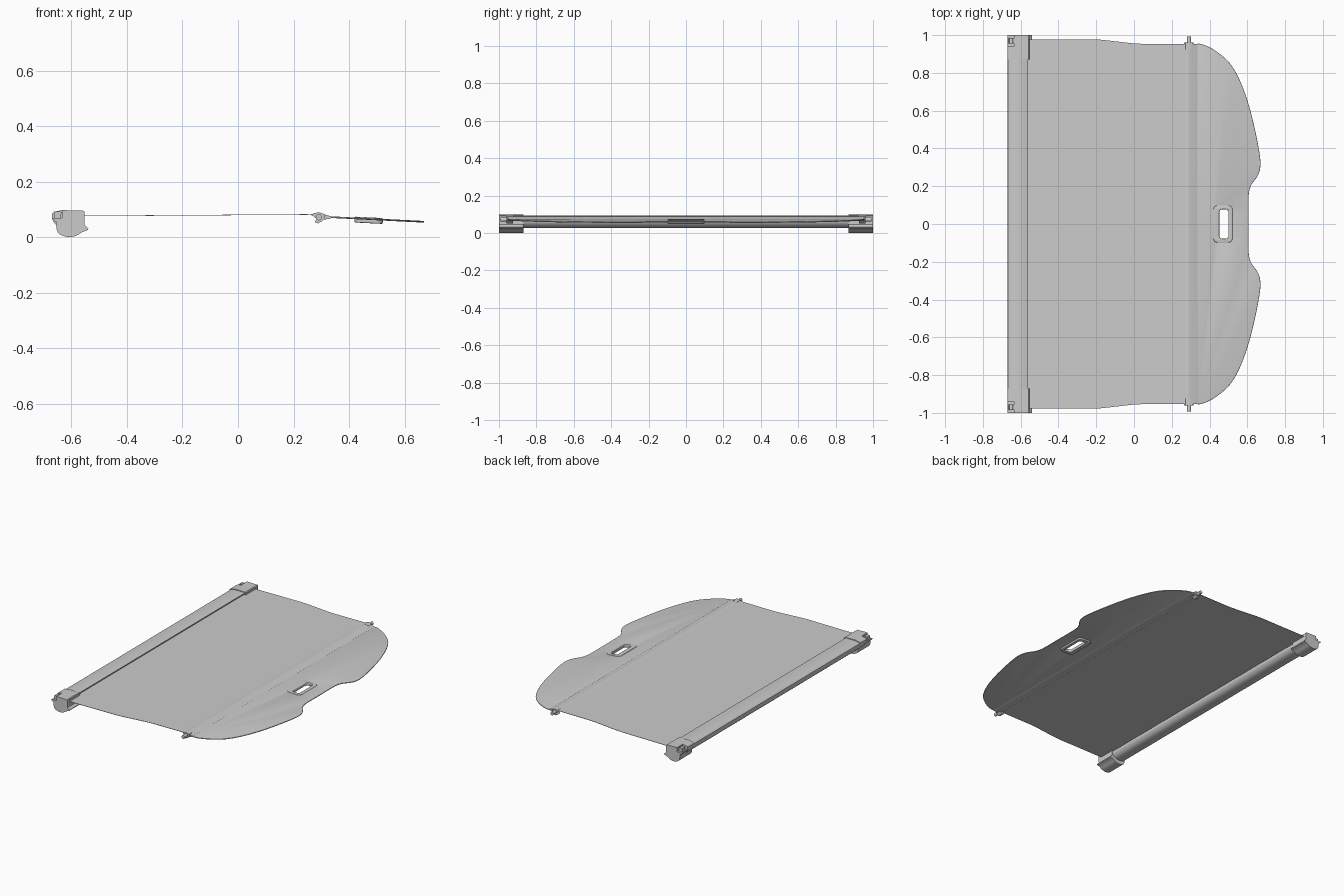
import bpy, bmesh, math

if "Cube" in bpy.data.objects:
    bpy.data.objects.remove(bpy.data.objects["Cube"])


def finish(obj, angle=32):
    bpy.ops.object.select_all(action='DESELECT')
    obj.select_set(True)
    bpy.context.view_layer.objects.active = obj
    bpy.ops.object.shade_smooth_by_angle(angle=math.radians(angle))
    return obj


def prism(name, sections):
    """Extrude (x, z) profiles along y; sections = [(profile, y0, y1), ...]."""
    bm = bmesh.new()
    for prof, y0, y1 in sections:
        a = [bm.verts.new((x, y0, z)) for x, z in prof]
        b = [bm.verts.new((x, y1, z)) for x, z in prof]
        n = len(prof)
        bm.faces.new(a)
        bm.faces.new(b[::-1])
        for i in range(n):
            bm.faces.new((a[i], b[i], b[(i + 1) % n], a[(i + 1) % n]))
    bmesh.ops.recalc_face_normals(bm, faces=bm.faces)
    me = bpy.data.meshes.new(name)
    bm.to_mesh(me)
    bm.free()
    obj = bpy.data.objects.new(name, me)
    bpy.context.collection.objects.link(obj)
    return finish(obj)


def plate(name, loops, half, bevel, z0, slope):
    """Filled flat outline (later loops are holes) laid on z = z0 + slope * x."""
    cu = bpy.data.curves.new(name, 'CURVE')
    cu.dimensions, cu.fill_mode = '2D', 'BOTH'
    cu.extrude, cu.bevel_depth, cu.bevel_resolution = half - bevel, bevel, 2
    for pts in loops:
        sp = cu.splines.new('POLY')
        sp.points.add(len(pts) - 1)
        for p, (x, y) in zip(sp.points, pts):
            p.co = (x, y, 0, 1)
        sp.use_cyclic_u = True
    tmp = bpy.data.objects.new(name + "_outline", cu)
    bpy.context.collection.objects.link(tmp)
    dg = bpy.context.evaluated_depsgraph_get()
    me = bpy.data.meshes.new_from_object(tmp.evaluated_get(dg))
    bpy.data.objects.remove(tmp)
    bm = bmesh.new()
    bm.from_mesh(me)
    bmesh.ops.remove_doubles(bm, verts=bm.verts, dist=1e-5)
    for v in bm.verts:
        v.co.z += z0 + slope * v.co.x
    bmesh.ops.recalc_face_normals(bm, faces=bm.faces)
    bm.to_mesh(me)
    bm.free()
    obj = bpy.data.objects.new(name, me)
    bpy.context.collection.objects.link(obj)
    return finish(obj)


def smooth(pts, steps=5):
    """Catmull-Rom through an open list of points."""
    p = [pts[0]] + pts + [pts[-1]]
    out = []
    for i in range(1, len(p) - 2):
        for k in range(steps):
            t = k / steps
            out.append(tuple(0.5 * (2 * b + (c - a) * t + (2 * a - 5 * b + 4 * c - d) * t * t
                                    + (3 * b - a - 3 * c + d) * t ** 3)
                             for a, b, c, d in zip(*p[i - 1:i + 3])))
    return out + [pts[-1]]


def mirrored(half):
    return half + [(x, -y) for x, y in reversed(half) if abs(y) > 1e-6]


def round_rect(x0, x1, hy, r, n=6):
    out = []
    for cx, cy, a0 in ((x1 - r, hy - r, 0), (x0 + r, hy - r, 90), (x0 + r, r - hy, 180), (x1 - r, r - hy, 270)):
        for k in range(n + 1):
            a = math.radians(a0 + 90 * k / n)
            out.append((cx + r * math.cos(a), cy + r * math.sin(a)))
    return out


# Roller housing: rounded tube with a slot for the fabric
belly = smooth([(-0.669, 0.072), (-0.662, 0.052), (-0.642, 0.034), (-0.61, 0.027),
                (-0.578, 0.034), (-0.56, 0.052), (-0.556, 0.071)])
housing = belly + [(-0.58, 0.071), (-0.58, 0.083), (-0.56, 0.083), (-0.56, 0.09),
                   (-0.566, 0.093), (-0.632, 0.093), (-0.66, 0.088), (-0.667, 0.082)]
prism("roller_housing", [(housing, -0.93, 0.93)])

# End caps, notched at the outer corner, each with a latch
low = smooth([(-0.656, 0.056), (-0.653, 0.028), (-0.643, 0.011), (-0.612, 0.001),
              (-0.583, 0.006), (-0.562, 0.018), (-0.542, 0.026)], 4)
low += [(-0.539, 0.032), (-0.554, 0.045), (-0.553, 0.092), (-0.558, 0.096)]
full = low + [(-0.634, 0.098), (-0.664, 0.092), (-0.67, 0.086), (-0.67, 0.064)]
notched = low + [(-0.634, 0.098), (-0.634, 0.07), (-0.67, 0.07), (-0.67, 0.064)]
latch = [(-0.664, 0.068), (-0.64, 0.068), (-0.636, 0.09), (-0.642, 0.094), (-0.66, 0.092)]
for s, side in ((1, "left"), (-1, "right")):
    prism("end_cap_" + side, [(full, s * 0.87, s * 0.94), (notched, s * 0.94, s * 1.0)])
    prism("latch_" + side, [(latch, s * 0.955, s * 0.985)])

# Pull-out fabric, narrowing towards the rear
edge = [(-0.575, 0.978)] + smooth([(-0.22, 0.978), (-0.16, 0.974), (-0.02, 0.958), (0.04, 0.954)]) + [(0.275, 0.954)]
plate("fabric_sheet", [mirrored(edge)], 0.001, 0, 0.0807, 0.0065)

# Cross bar with side clips and locating pins
bar = smooth([(0.262, 0.081), (0.275, 0.0865), (0.29, 0.088), (0.31, 0.083), (0.336, 0.0755)], 4)
bar += [(0.342, 0.071), (0.33, 0.067), (0.305, 0.063), (0.285, 0.067), (0.268, 0.078)]
prism("cross_bar", [(bar, -0.952, 0.952)])
clip = [(0.266, 0.08), (0.272, 0.087), (0.292, 0.09), (0.312, 0.084), (0.314, 0.07),
        (0.303, 0.058), (0.288, 0.05), (0.276, 0.055), (0.284, 0.066)]
pin = [(0.291 + 0.011 * math.cos(math.tau * k / 16), 0.072 + 0.011 * math.sin(math.tau * k / 16)) for k in range(16)]
for s, side in ((1, "left"), (-1, "right")):
    prism("bar_clip_" + side, [(clip, s * 0.925, s * 0.96)])
    prism("bar_pin_" + side, [(pin, s * 0.955, s * 0.992)])

# Stiff rear panel with scalloped edge and handle opening
curve = smooth([(0.338, 0.953), (0.37, 0.946), (0.43, 0.915), (0.505, 0.85), (0.56, 0.755), (0.605, 0.63),
                (0.64, 0.49), (0.664, 0.36), (0.666, 0.30), (0.652, 0.255), (0.62, 0.21),
                (0.606, 0.165), (0.604, 0.10), (0.604, 0.0)])
plate("rear_panel", [mirrored(curve), round_rect(0.432, 0.512, 0.09, 0.02)], 0.003, 0.0025, 0.0895, -0.05)

# Handle frame around the opening
plate("handle_frame", [round_rect(0.424, 0.518, 0.095, 0.02), round_rect(0.448, 0.504, 0.081, 0.018)],
      0.0105, 0.004, 0.085, -0.05)
